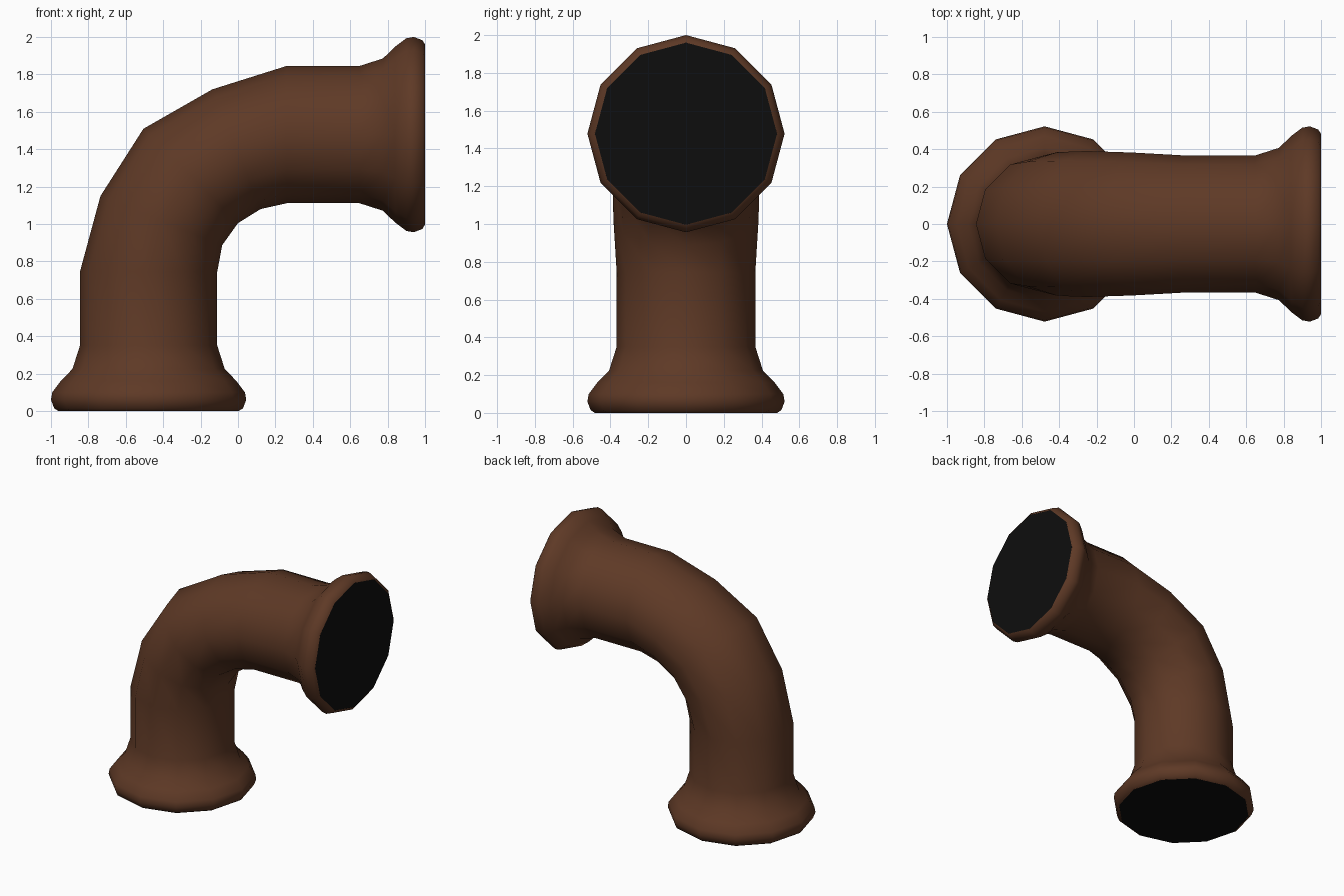
import bpy, bmesh, math
from mathutils import Vector

if "Cube" in bpy.data.objects:
    bpy.data.objects.remove(bpy.data.objects["Cube"], do_unlink=True)

SIDES = 12
AXIS_X, AXIS_Z = -0.478, 1.478   # axes of the upright and the level legs


def material(name, rgb):
    m = bpy.data.materials.new(name)
    m.use_nodes = True
    m.diffuse_color = (*rgb, 1)
    bsdf = next(n for n in m.node_tree.nodes if n.type == 'BSDF_PRINCIPLED')
    bsdf.inputs["Base Color"].default_value = (*rgb, 1)
    return m


brown = material("brown", (0.112, 0.041, 0.019))
black = material("black", (0.004, 0.004, 0.004))


def ring(bm, cx, cz, tilt, r, ry):
    """Ring of vertices; tilt 0 faces up, 90 faces +x."""
    a = math.radians(tilt)
    out = Vector((-math.cos(a), 0, math.sin(a)))
    side = Vector((0, 1, 0))
    c = Vector((cx, 0, cz))
    steps = [2 * math.pi * i / SIDES for i in range(SIDES)]
    return [bm.verts.new(c + out * r * math.cos(t) + side * ry * math.sin(t))
            for t in steps]


def finish(bm, name, mat):
    bmesh.ops.recalc_face_normals(bm, faces=bm.faces)
    mesh = bpy.data.meshes.new(name)
    bm.to_mesh(mesh)
    bm.free()
    mesh.materials.append(mat)
    ob = bpy.data.objects.new(name, mesh)
    bpy.context.collection.objects.link(ob)
    return ob


# Flared flange: distance from the open end, radius
flange = [(0, 0.482), (0.015, 0.505), (0.06, 0.522), (0.1, 0.515),
          (0.16, 0.47), (0.225, 0.407), (0.35, 0.367)]
# Elbow: centre x, centre z, tilt, radius in the bend plane, radius across
elbow = [(AXIS_X, 0.745, 0, 0.367, 0.367),
         (-0.41, 1.018, 22, 0.351, 0.384),
         (-0.253, 1.257, 45, 0.357, 0.39),
         (-0.008, 1.4, 68, 0.345, 0.382),
         (0.26, AXIS_Z, 90, 0.367, 0.367)]

sections = [(AXIS_X, d, 0, r, r) for d, r in flange]
sections += elbow
sections += [(1 - d, AXIS_Z, 90, r, r) for d, r in reversed(flange)]

# Pipe wall swept through the sections, with the black mouths closing it
bm = bmesh.new()
rings = [ring(bm, *s) for s in sections]
for a, b in zip(rings, rings[1:]):
    for i in range(SIDES):
        j = (i + 1) % SIDES
        bm.faces.new((a[i], a[j], b[j], b[i]))
for end in (rings[0], rings[-1]):
    bm.faces.new(end).material_index = 1
pipe = finish(bm, "elbow_pipe", brown)
pipe.data.materials.append(black)

# Smooth wall, sharp edge round each mouth
bpy.ops.object.select_all(action='DESELECT')
pipe.select_set(True)
bpy.context.view_layer.objects.active = pipe
bpy.ops.object.shade_smooth_by_angle(angle=math.radians(50))
for p in pipe.data.polygons:
    if p.material_index == 1:
        p.use_smooth = False
